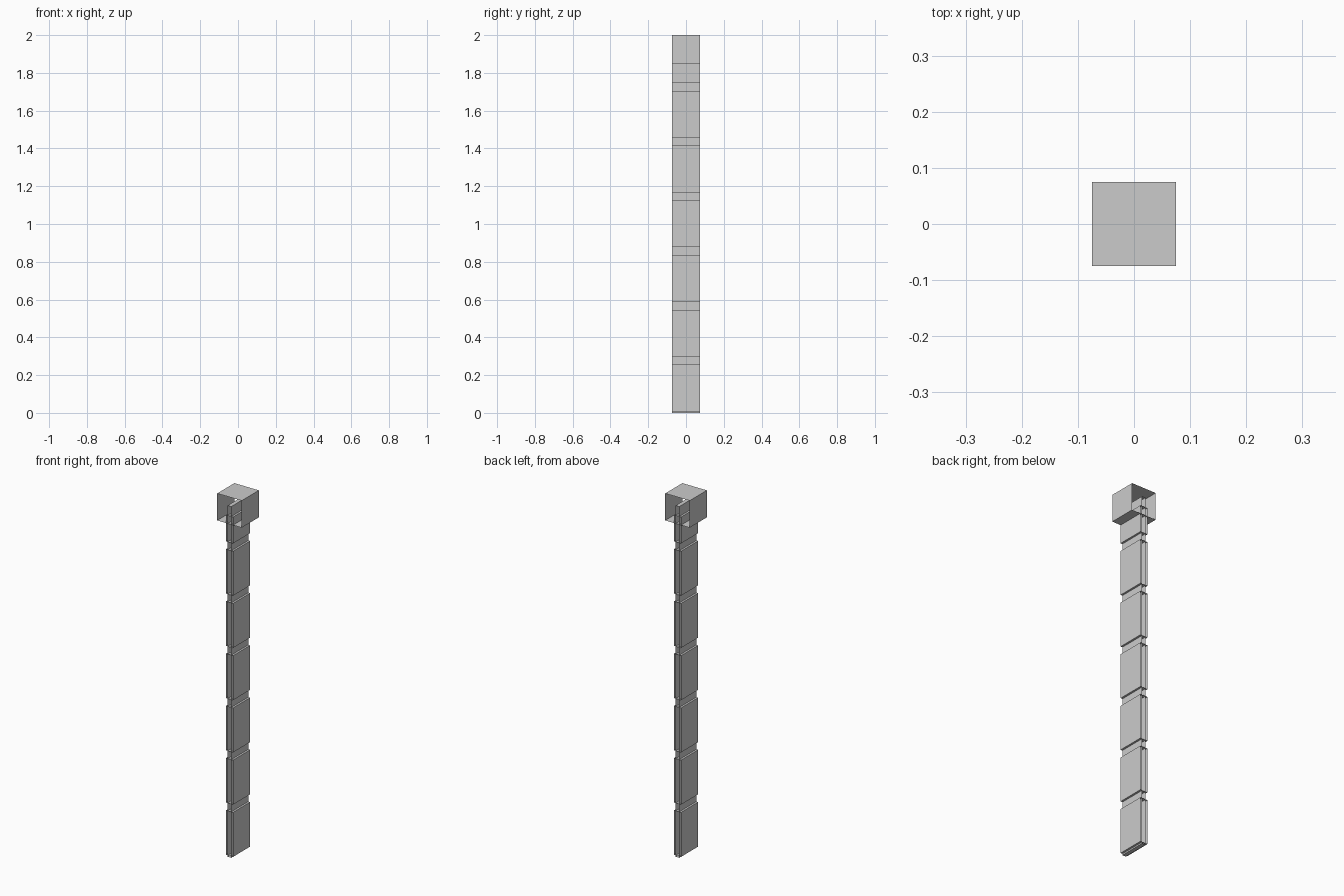
import bpy, bmesh

if "Cube" in bpy.data.objects:
    bpy.data.objects.remove(bpy.data.objects["Cube"])

DEPTH = 0.15  # everything is a sleeve along y with open ends


def sleeve(name, half_x, z0, z1):
    """Box whose front and back ends are left open."""
    bm = bmesh.new()
    bmesh.ops.create_cube(bm, size=1)
    for v in bm.verts:
        v.co.x *= 2 * half_x
        v.co.y *= DEPTH
        v.co.z = z0 if v.co.z < 0 else z1
    bm.normal_update()
    ends = [f for f in bm.faces if abs(f.normal.y) > 0.9]
    bmesh.ops.delete(bm, geom=ends, context='FACES_ONLY')
    me = bpy.data.meshes.new(name)
    bm.to_mesh(me)
    bm.free()
    ob = bpy.data.objects.new(name, me)
    bpy.context.collection.objects.link(ob)
    return ob


# thin core running through the whole wall
sleeve("core", 0.011, 0.0, 1.95)

# stacked slabs separated by grooves
PITCH, GROOVE = 0.29, 0.043
for i in range(7):
    top = 0.255 + PITCH * i
    bottom = max(0.0, top - PITCH + GROOVE)
    sleeve(f"slab_{i + 1}", 0.022, bottom, min(top, 1.895))

# square cap on top
sleeve("cap", 0.075, 1.85, 2.0)
